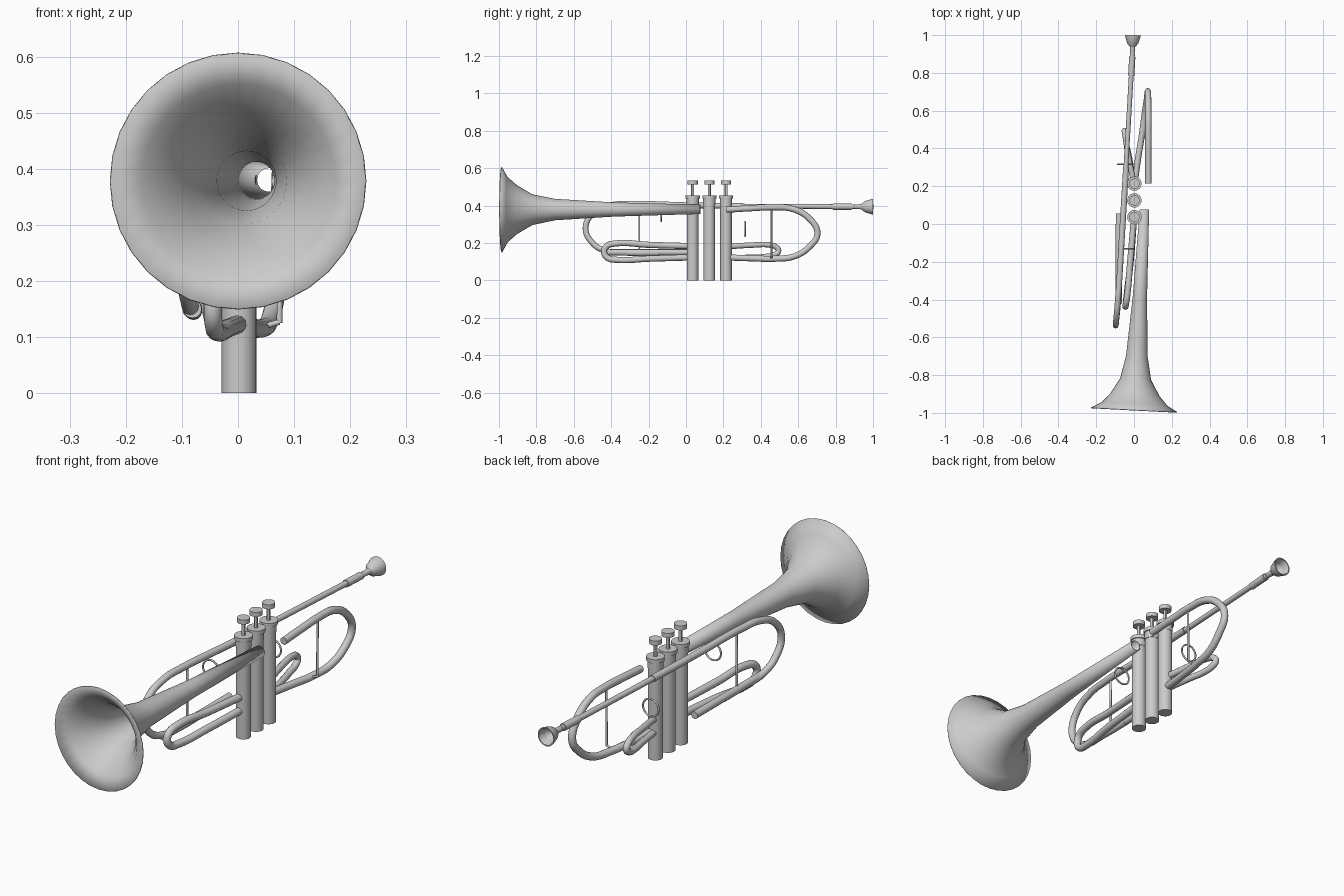
import bpy, math
from mathutils import Vector

if "Cube" in bpy.data.objects:
    bpy.data.objects.remove(bpy.data.objects["Cube"])

metal = bpy.data.materials.new("grey metal")
metal.diffuse_color = (0.6, 0.6, 0.6, 1)
metal.use_nodes = True
metal.node_tree.nodes["Principled BSDF"].inputs["Base Color"].default_value = metal.diffuse_color


def finish(ob, name, angle=30):
    ob.name = name
    ob.data.materials.clear()
    ob.data.materials.append(metal)
    bpy.ops.object.select_all(action='DESELECT')
    ob.select_set(True)
    bpy.context.view_layer.objects.active = ob
    if ob.type == 'CURVE':
        bpy.ops.object.convert(target='MESH')
        ob = bpy.context.view_layer.objects.active
    bpy.ops.object.shade_smooth_by_angle(angle=math.radians(angle))
    return ob


def tube(name, points, radius, smooth=True):
    """Round pipe through the given points."""
    cu = bpy.data.curves.new(name, 'CURVE')
    cu.dimensions = '3D'
    cu.bevel_depth = radius
    cu.bevel_resolution = 4
    cu.use_fill_caps = True
    cu.resolution_u = 6
    sp = cu.splines.new('BEZIER')
    sp.bezier_points.add(len(points) - 1)
    for bp, p in zip(sp.bezier_points, points):
        bp.co = p
        bp.handle_left_type = bp.handle_right_type = 'AUTO' if smooth else 'VECTOR'
    ob = bpy.data.objects.new(name, cu)
    bpy.context.collection.objects.link(ob)
    return finish(ob, name, 40)


def lathe(name, profile, start, direction, n=32, angle=20):
    """Open surface of revolution; profile is (distance along axis, radius)."""
    q = Vector(direction).to_track_quat('Z', 'Y')
    verts, faces = [], []
    for d, r in profile:
        for i in range(n):
            a = 2 * math.pi * i / n
            verts.append(Vector(start) + q @ Vector((r * math.cos(a), r * math.sin(a), d)))
    for k in range(len(profile) - 1):
        for i in range(n):
            j = (i + 1) % n
            faces.append((k * n + i, k * n + j, (k + 1) * n + j, (k + 1) * n + i))
    me = bpy.data.meshes.new(name)
    me.from_pydata(verts, [], faces)
    ob = bpy.data.objects.new(name, me)
    bpy.context.collection.objects.link(ob)
    return finish(ob, name, angle)


def cyl(name, x, y, z0, z1, r, n=24):
    bpy.ops.mesh.primitive_cylinder_add(vertices=n, radius=r, depth=z1 - z0,
                                        location=(x, y, (z0 + z1) / 2))
    return finish(bpy.context.object, name)


# Bell: thin flared shell, open at both ends, axis turned slightly sideways
bell = lathe("bell", [(0, .227), (.03, .173), (.08, .128), (.165, .078), (.29, .053),
                      (.6, .034), (1.065, .021)],
             (0, -.987, .378), (.055, 1.06, .002))
mod = bell.modifiers.new("thickness", 'SOLIDIFY')
mod.thickness = .004
mod.offset = 1

# Valves with caps, stems and finger buttons
for i, y in enumerate((.036, .125, .214), 1):
    cyl(f"valve_body_{i}", .002, y, 0, .41, .031)
    cyl(f"valve_cap_{i}", .002, y, .405, .44, .033)
    cyl(f"valve_cap_rim_{i}", .002, y, .438, .455, .038)
    cyl(f"valve_stem_{i}", .002, y, .45, .52, .008, 12)
    cyl(f"valve_button_{i}", .002, y, .514, .534, .027)

# Leadpipe, front bow and lower return leg
tube("leadpipe", [(-.008, .9, .394), (-.05, .18, .398)], .0125, False)
tube("tuning_bow", [(-.042, .3, .397), (-.06, 0, .402), (-.078, -.3, .409), (-.085, -.4, .402),
                    (-.093, -.495, .36), (-.097, -.537, .28), (-.093, -.5, .2),
                    (-.086, -.43, .158), (-.08, -.3, .147), (-.08, -.15, .147)], .0155)
tube("tuning_leg_sleeve", [(-.081, -.42, .15), (-.08, .055, .15)], .0165, False)

# Mouthpiece with receiver sleeve
tube("mouthpiece_receiver", [(-.015, .785, .394), (-.009, .885, .394)], .0165, False)
lathe("mouthpiece", [(0, .010), (.05, .014), (.07, .03), (.11, .042), (.113, .042),
                     (.113, .037), (.08, .027), (.06, .008)],
      (-.009, .887, .394), (.03, 1, 0), 24, 25)

# Rear loop, from the bell side of the valves down to the last valve
tube("rear_loop", [(.076, .215, .378), (.076, .35, .386), (.076, .47, .391), (.076, .57, .382),
                   (.075, .66, .33), (.073, .703, .25), (.068, .66, .18), (.056, .58, .129),
                   (.043, .48, .116), (.022, .35, .118), (.003, .215, .123)], .0165)

# Front valve slide
tube("front_slide", [(0, .03, .183), (-.02, -.2, .19), (-.036, -.38, .197),
                     (-.043, -.425, .182), (-.045, -.438, .152), (-.043, -.42, .121),
                     (-.038, -.37, .11), (-.018, -.2, .116), (0, .03, .123)], .0165)

# Rear valve slide
tube("rear_slide", [(0, .215, .18), (-.03, .36, .189), (-.043, .44, .19), (-.05, .485, .176),
                    (-.051, .495, .157), (-.048, .475, .138), (-.04, .42, .127),
                    (-.026, .36, .124), (0, .215, .12)], .0145)

# Braces
tube("front_brace", [(-.078, -.25, .15), (-.076, -.25, .405)], .005, False)
tube("rear_brace", [(.074, .457, .125), (.075, .457, .39)], .005, False)
tube("rear_brace_foot", [(.074, .457, .127), (.04, .457, .117)], .005, False)

# Finger rings
for name, loc in (("finger_ring_rear", (-.047, .316, .275)),
                  ("finger_ring_front", (-.042, -.132, .355))):
    bpy.ops.mesh.primitive_torus_add(major_segments=32, minor_segments=8, major_radius=.039,
                                     minor_radius=.004, location=loc,
                                     rotation=(math.pi / 2, 0, 0))
    finish(bpy.context.object, name, 50)
